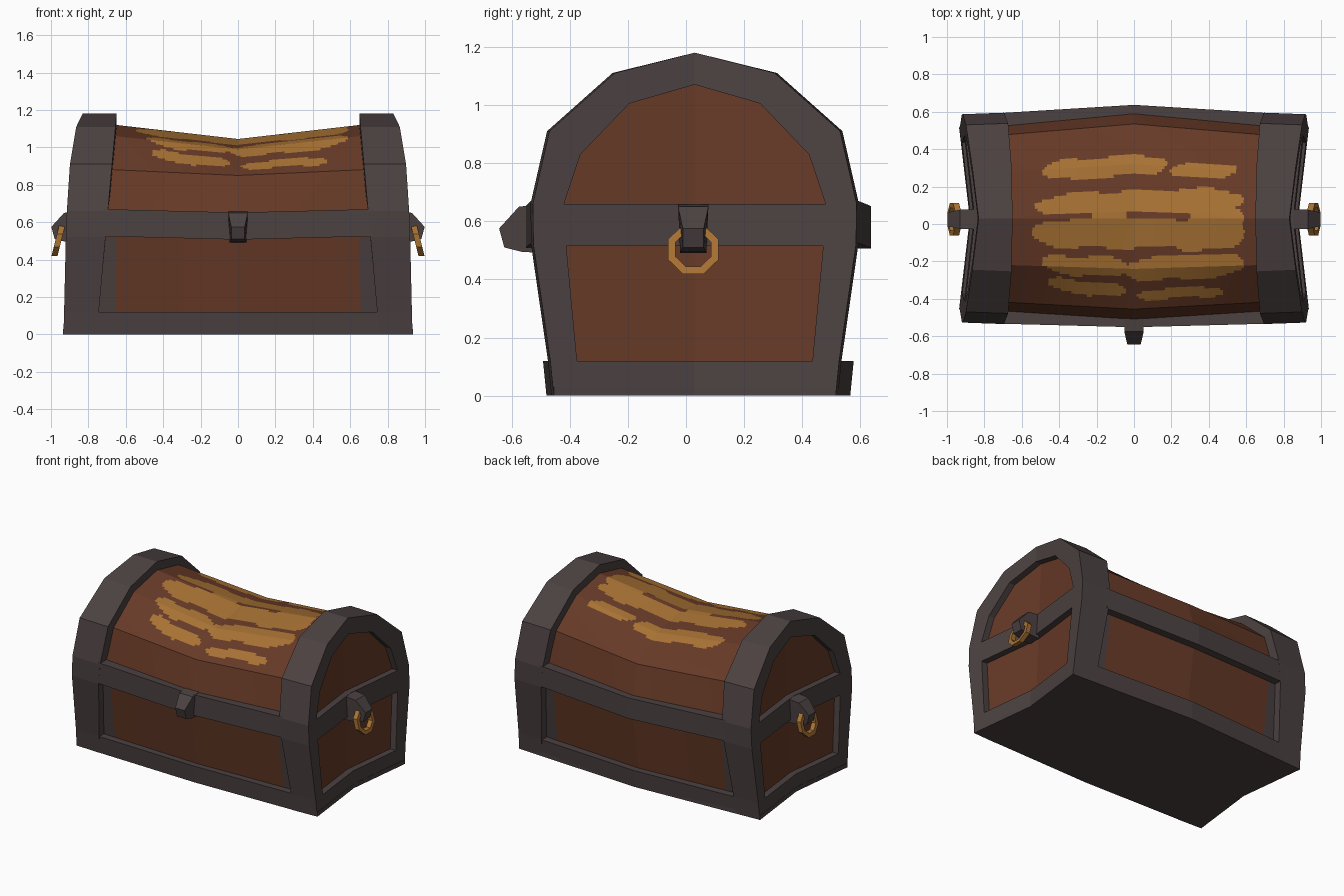
import bpy, bmesh, math
from mathutils import Matrix, Vector

if "Cube" in bpy.data.objects:
    bpy.data.objects.remove(bpy.data.objects["Cube"])

CY = 0.03  # centre line of the chest body in y


def material(name, rgb):
    m = bpy.data.materials.new(name)
    m.diffuse_color = (*rgb, 1)
    m.use_nodes = True
    m.node_tree.nodes["Principled BSDF"].inputs["Base Color"].default_value = m.diffuse_color
    return m


IRON = material("dark iron", (0.072, 0.053, 0.053))
WOOD = material("brown wood", (0.135, 0.042, 0.020))
GOLD = material("ochre", (0.39, 0.168, 0.034))


def finish(name, bm, mats):
    bmesh.ops.recalc_face_normals(bm, faces=bm.faces)
    me = bpy.data.meshes.new(name)
    bm.to_mesh(me)
    bm.free()
    for m in mats:
        me.materials.append(m)
    ob = bpy.data.objects.new(name, me)
    bpy.context.collection.objects.link(ob)
    return ob


def loft(name, sections, mat):
    """Join closed rings of points and cap both ends."""
    bm = bmesh.new()
    rings = [[bm.verts.new(p) for p in s] for s in sections]
    n = len(rings[0])
    for a, b in zip(rings, rings[1:]):
        for i in range(n):
            bm.faces.new((a[i], a[(i + 1) % n], b[(i + 1) % n], b[i]))
    bm.faces.new(rings[0])
    bm.faces.new(rings[-1])
    return finish(name, bm, [mat])


def lerp(a, b, t):
    return a + (b - a) * t


def x_out(z, u):   # pinched outer end of the chest
    return 0.935 - 0.04 * z - 0.057 * (1 - u / 0.5)


def x_in(z):       # inner edge of the end bands
    return 0.755 - 0.09 * z


# Half profiles (distance from centre line, height)
OUTER = [(.485, 0), (.497, .12), (.555, .52), (.557, .66), (.5, .91), (.275, 1.11), (0, 1.18)]
INNER = [(.40, 0), (.405, .12), (.442, .515), (.45, .66), (.393, .83), (.225, 1.005), (0, 1.07)]
CORE_END = [(.44, .01), (.515, .52), (.5, .66), (.45, .88), (.25, 1.06), (0, 1.12)]
CORE_MID = [(.465, .01), (.535, .52), (.54, .65), (.485, .85), (.27, .99), (0, 1.045)]

# Worn ochre streaks on the lid: x start, x end, y start, y end, half thickness
STREAKS = [(-.49, .18, .28, .325, .055), (.19, .55, .28, .29, .035),
           (-.53, .59, .095, .135, .065), (-.55, .40, -.05, -.045, .08),
           (.2, .59, -.06, -.04, .09), (.3, .59, .04, .04, .06),
           (-.49, -.02, -.21, -.235, .05), (-.05, .59, -.245, -.215, .065),
           (-.46, -.04, -.315, -.365, .035), (.02, .48, -.38, -.355, .028)]


def streaked(x, y):
    for x0, x1, y0, y1, h in STREAKS:
        if x0 < x < x1:
            t = (x - x0) / (x1 - x0)
            w = h * (1 - abs(2 * t - 1) ** 4) ** 0.5
            if abs(y - lerp(y0, y1, t) - .008 * math.sin(19 * x + 9 * y0)) < w:
                return True
    return False


# Wooden core: body and sagging lid in one skin
def build_core():
    rows = []  # (end u, end z, mid u, mid z)
    for i in range(5):
        n = 16 if i > 1 else 1
        for k in range(n):
            t = k / n
            rows.append([lerp(a, b, t) for a, b in zip(CORE_END[i] + CORE_MID[i],
                                                       CORE_END[i + 1] + CORE_MID[i + 1])])
    rows.append([*CORE_END[5], *CORE_MID[5]])
    full = [(-1, r) for r in rows] + [(1, r) for r in rows[-2::-1]]
    cols = [i / 60 - 1 for i in range(121)]
    cols[15], cols[105] = -.745, .745
    bm = bmesh.new()
    grid = []
    for v in cols:
        line = []
        for s, (ue, ze, um, zm) in full:
            x = v * (x_out(ze, ue) - .045)
            t = abs(x) / .65
            u = lerp(um + (.02 if s > 0 and ue > 0 else 0), ue, t)
            line.append(bm.verts.new((x, CY + s * u, lerp(zm, ze, t))))
        grid.append(line)
    for a, b in zip(grid, grid[1:]):
        for i in range(len(a) - 1):
            f = bm.faces.new((a[i], a[i + 1], b[i + 1], b[i]))
            c = f.calc_center_median()
            if c.z < .55:
                f.material_index = 2 if abs(c.x) > .655 else 0
            elif streaked(c.x, c.y):
                f.material_index = 1
    # pinched end panels
    n = len(full)
    for sgn, line in ((-1, grid[0]), (1, grid[-1])):
        mid = [bm.verts.new((sgn * (x_out(r[1], 0) - .045), CY, line[i].co.z))
               for i, r in enumerate(rows[:-1])] + [line[n // 2]]
        for i in range(n // 2):
            for j, k in ((i, i + 1), (n - 1 - i, n - 2 - i)):
                ring = [line[j], line[k], mid[i + 1], mid[i]]
                bm.faces.new(list(dict.fromkeys(ring)))
    finish("wooden_body_and_lid", bm, [WOOD, GOLD, IRON])


build_core()

# Iron end bands: corner posts and arch in one sweep
idx = [(-1, i) for i in range(7)] + [(1, i) for i in range(5, -1, -1)]
for sx, side in ((-1, "left"), (1, "right")):
    secs = []
    for s, i in idx:
        (u, z), (q, w) = OUTER[i], INNER[i]
        g = .008 if u else 0
        secs.append([(sx * x_out(z, u), CY + s * u, z),
                     (sx * x_in(z), CY + s * (u + g), z),
                     (sx * x_in(z), CY + s * q, w),
                     (sx * x_out(w, q), CY + s * q, w)])
    loft(f"{side}_end_band", secs, IRON)
    # rails across the pinched ends
    for label, z0, z1 in (("bottom", 0, .12), ("middle", .515, .66)):
        loft(f"{side}_{label}_rail",
             [[(sx * x_out(z0, abs(u)), CY + u, z0), (sx * x_out(z1, abs(u)), CY + u, z1),
               (sx * (x_out(z1, abs(u)) - .1), CY + u, z1),
               (sx * (x_out(z0, abs(u)) - .1), CY + u, z0)] for u in (-.47, 0, .47)], IRON)

# Front and back rails, bulging at the middle
for s, side, bulge in ((-1, "front", .025), (1, "back", .05)):
    for label, z0, z1, u0, u1, sag in (("bottom", 0, .12, .485, .497, 0),
                                       ("middle", .525, .67, .557, .557, .018)):
        secs = []
        for k in (-1, 0, 1):
            b, d = (bulge, sag) if k == 0 else (.006, 0)
            x = k * (x_in(z0) + .01)
            secs.append([(x, CY + s * (u0 + b), z0 - d), (x, CY + s * (u1 + b), z1 - d),
                         (x, CY + s * (u1 - .1), z1 - d), (x, CY + s * (u0 - .1), z0 - d)])
        loft(f"{side}_{label}_rail", secs, IRON)

# Base plate following the pinched outline
outline = [(-.935, CY - .485), (0, CY - .51), (.935, CY - .485), (.878, CY),
           (.935, CY + .485), (0, CY + .535), (-.935, CY + .485), (-.878, CY)]
loft("base_plate", [[(x, y, z) for x, y in outline] for z in (0, .03)], IRON)

# Hasps: (outward distance, height, half width), built outward along +x
HASP = [(-.06, .66, .052), (.03, .65, .052), (.098, .575, .036), (.08, .51, .036),
        (.02, .495, .045), (-.06, .49, .045)]


def hasp(name, angle, origin):
    ob = loft(name, [[(d, s * w, z) for d, z, w in HASP] for s in (-1, 1)], IRON)
    ob.data.transform(Matrix.Translation(origin) @ Matrix.Rotation(angle, 4, 'Z'))


hasp("front_latch", -math.pi / 2, Vector((0, -.545, 0)))
hasp("right_handle_mount", 0, Vector((.9, .025, 0)))
hasp("left_handle_mount", math.pi, Vector((-.9, .025, 0)))

# Octagonal handle rings, tilted outward at the bottom
for sx, side in ((-1, "left"), (1, "right")):
    tilt = math.radians(14)
    secs = []
    for i in range(9):
        a = math.tau * (i + .5) / 8
        ring = []
        for dr, dx in ((-.014, -.016), (.014, -.016), (.014, .016), (-.014, .016)):
            r = .08 + dr
            h = r * math.sin(a)
            ring.append((sx * (.96 + dx - h * math.sin(tilt)), .025 + r * math.cos(a),
                         .503 + h * math.cos(tilt)))
        secs.append(ring)
    loft(f"{side}_handle_ring", secs, GOLD)
